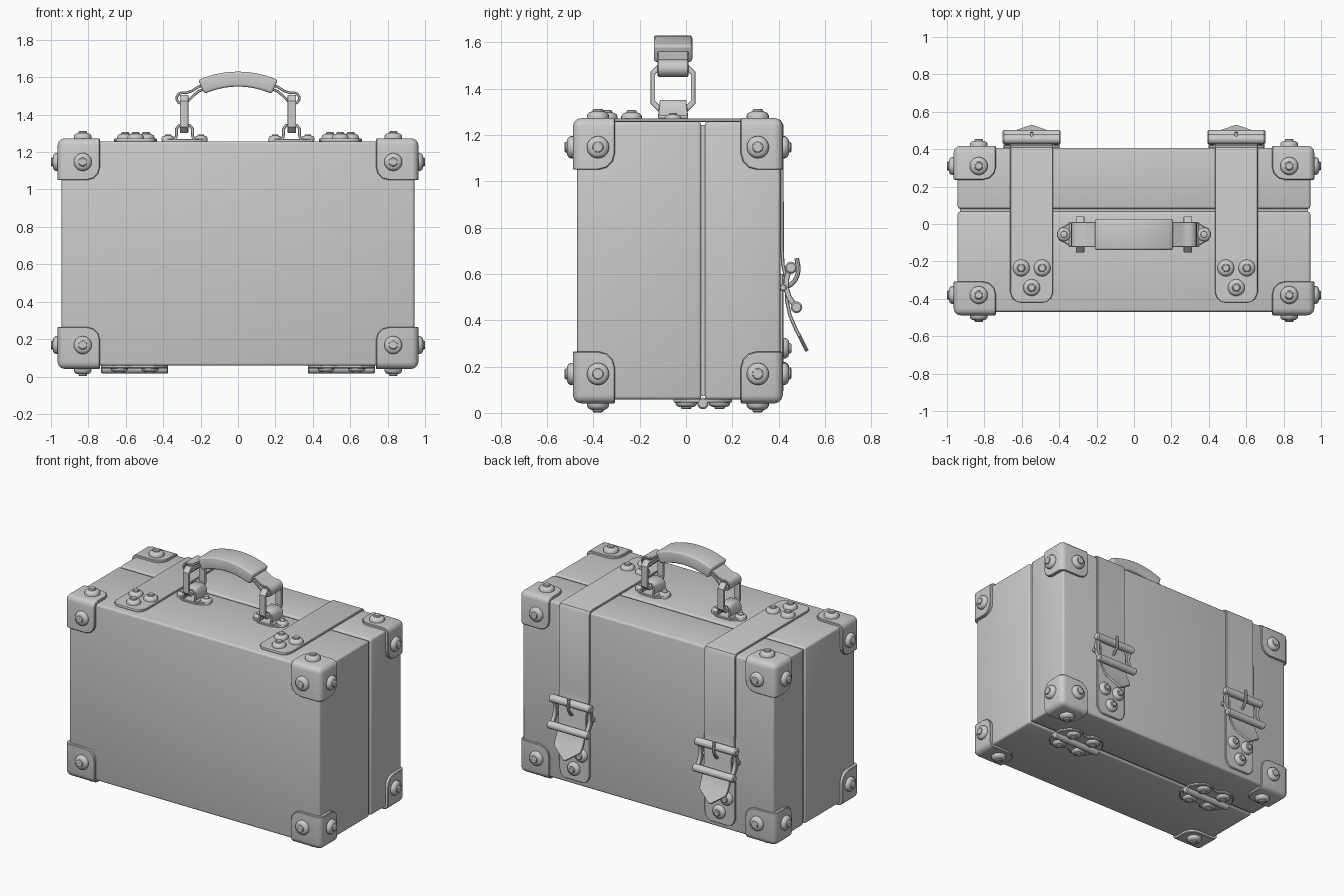
import bpy, bmesh, math
from mathutils import Vector

if "Cube" in bpy.data.objects:
    bpy.data.objects.remove(bpy.data.objects["Cube"])

CY = -0.056  # handle centre line in y


def add(name, bm=None, verts=None, faces=None):
    me = bpy.data.meshes.new(name)
    if bm is None:
        bm = bmesh.new()
        vs = [bm.verts.new(v) for v in verts]
        for f in faces:
            bm.faces.new([vs[i] for i in f])
    bmesh.ops.recalc_face_normals(bm, faces=bm.faces)
    bm.to_mesh(me)
    bm.free()
    ob = bpy.data.objects.new(name, me)
    bpy.context.collection.objects.link(ob)
    return ob


def bevel(ob, width, seg=2, angle=40):
    m = ob.modifiers.new("bevel", 'BEVEL')
    m.width, m.segments = width, seg
    m.limit_method, m.angle_limit = 'ANGLE', math.radians(angle)
    return ob


def place(axis, u, v, w):
    # u, v lie in the profile plane, w runs along the axis
    return {'x': (w, u, v), 'y': (u, w, v), 'z': (u, v, w)}[axis]


def prism(name, pts, axis, a, b, bev=0.0, seg=2):
    n = len(pts)
    verts = [place(axis, u, v, w) for w in (a, b) for u, v in pts]
    faces = [list(range(n)), list(range(n, 2 * n))]
    faces += [[i, (i + 1) % n, n + (i + 1) % n, n + i] for i in range(n)]
    ob = add(name, verts=verts, faces=faces)
    return bevel(ob, bev, seg) if bev else ob


def box(name, x, y, z, bev=0.0, seg=2):
    pts = [(x[0], z[0]), (x[1], z[0]), (x[1], z[1]), (x[0], z[1])]
    return prism(name, pts, 'y', y[0], y[1], bev, seg)


def strip(name, pts, axis, c, thick):
    # leather band: profile points (u, v, half width) swept across the axis
    verts = [place(axis, u, v, c + s * w) for u, v, w in pts for s in (-1, 1)]
    faces = [[2 * i, 2 * i + 1, 2 * i + 3, 2 * i + 2] for i in range(len(pts) - 1)]
    ob = add(name, verts=verts, faces=faces)
    m = ob.modifiers.new("thickness", 'SOLIDIFY')
    m.thickness, m.offset = thick, 0
    return bevel(ob, 0.003, 1, 50)


def lathe(name, profile, pos, normal, n=20):
    q = Vector(normal).to_track_quat('Z', 'Y')
    verts, faces = [], []
    for r, h in profile:
        for i in range(n):
            a = 2 * math.pi * i / n
            verts.append(Vector(pos) + q @ Vector((r * math.cos(a), r * math.sin(a), h)))
    for k in range(len(profile) - 1):
        for i in range(n):
            j = (i + 1) % n
            faces.append([k * n + i, k * n + j, (k + 1) * n + j, (k + 1) * n + i])
    faces += [list(range(n)), list(range(len(verts) - n, len(verts)))]
    return add(name, verts=verts, faces=faces)


def rivet(name, pos, normal, r=0.048, h=0.037):
    prof = [(1, -.2), (1, .25), (.9, .5), (.7, .68), (.5, .72), (.47, .9), (.36, 1)]
    return lathe(name, [(r * a, h * b) for a, b in prof], pos, normal)


def bar(name, x0, x1, y, z, r):
    L, e = x1 - x0, r * .25
    return lathe(name, [(r - e, 0), (r, e), (r, L - e), (r - e, L)], (x0, y, z), (1, 0, 0), 16)


def tube(name, pts, r):
    cu = bpy.data.curves.new(name, 'CURVE')
    cu.dimensions, cu.bevel_depth, cu.bevel_resolution, cu.use_fill_caps = '3D', r, 2, True
    cu.resolution_u = 4
    sp = cu.splines.new('BEZIER')
    sp.bezier_points.add(len(pts) - 1)
    for p, co in zip(sp.bezier_points, pts):
        p.co = co
        p.handle_left_type = p.handle_right_type = 'AUTO'
    ob = bpy.data.objects.new(name, cu)
    bpy.context.collection.objects.link(ob)


# case shells and the recessed liner in the seam
box("front_shell", (-.943, .943), (-.47, .066), (.058, 1.257), .014, 3)
box("back_shell", (-.943, .943), (.081, .407), (.058, 1.257), .014, 3)
box("seam_liner", (-.93, .93), (.04, .11), (.072, 1.243))

# corner protectors with three rivets each
for sx in (-1, 1):
    for yo, yi in ((-.488, -.307), (.418, .236)):
        for zo, zi in ((1.273, 1.05), (.041, .265)):
            outer, inner = Vector((sx * .964, yo, zo)), Vector((sx * .738, yi, zi))
            bm = bmesh.new()
            bmesh.ops.create_cube(bm, size=1)
            mid, size = (outer + inner) / 2, outer - inner
            for v in bm.verts:
                v.co = mid + Vector([v.co[i] * abs(size[i]) for i in range(3)])
            near = lambda p: min(bm.verts, key=lambda v: (v.co - p).length)
            e_out, e_in = list(near(outer).link_edges), list(near(inner).link_edges)
            bmesh.ops.bevel(bm, geom=e_out, offset=.036, segments=3, profile=.5, affect='EDGES')
            bmesh.ops.bevel(bm, geom=e_in, offset=.07, segments=3, profile=.5, affect='EDGES')
            bevel(add("corner_protector", bm), .004, 1, 60)
            sy, sz = (1 if yo > 0 else -1), (1 if zo > 1 else -1)
            ry, rz = (.31 if sy > 0 else -.38), (1.147 if sz > 0 else .168)
            rivet("corner_rivet", (sx * .964, ry, rz), (sx, 0, 0))
            rivet("corner_rivet", (sx * .83, yo, rz), (0, sy, 0))
            rivet("corner_rivet", (sx * .83, ry, zo), (0, 0, sz), h=.039)

W = .115
for s in (-1, 1):
    cx = s * .547
    # long strap: rounded end on top, over the back edge, through the buckle to a pointed tip
    strip("strap", [(-.42, 1.264, .06), (-.413, 1.264, .085), (-.395, 1.264, .104), (-.365, 1.264, W),
                    (.385, 1.264, W), (.404, 1.259, W), (.414, 1.24, W), (.415, .7, W),
                    (.418, .64, W), (.436, .56, .105), (.434, .49, .105), (.449, .42, .105),
                    (.475, .36, .105), (.491, .33, .1), (.523, .266, .008)], 'x', cx, .015)
    # lower anchor strap
    strip("anchor_strap", [(.411, .6, W), (.411, .15, W), (.411, .118, .104), (.411, .099, .085),
                           (.411, .092, .06)], 'x', cx, .018)
    for dx, d in ((-.056, .185), (.056, .185), (0, .08)):
        rivet("strap_rivet", (cx + dx, -.42 + d, 1.27), (0, 0, 1), .045)
        rivet("strap_rivet", (cx + dx, .419, .094 + d), (0, 1, 0), .045)
    # buckle: two rollers, centre bar, curved sides, tongue
    bar("buckle_top_bar", cx - .155, cx + .155, .453, .627, .026)
    bar("buckle_bottom_bar", cx - .155, cx + .155, .477, .456, .025)
    bar("buckle_centre_bar", cx - .15, cx + .15, .419, .541, .015)
    for d in (-1, 1):
        strip("buckle_side", [(.45, .635, .014), (.434, .58, .014), (.432, .54, .014),
                              (.444, .5, .014), (.475, .455, .014)], 'x', cx + d * .13, .024)
    tube("buckle_tongue", [(cx, .425, .541), (cx, .46, .56), (cx, .484, .61), (cx, .478, .668)], .01)

    # hinge: two leaves, barrel and four rivets
    hx = s * .553
    bar("hinge_barrel", hx - .18, hx + .18, .073, .041, .025)
    for d in (-1, 1):
        leaf = [(-.18, .01), (.18, .01), (.18, .05), (.15, .095), (.11, .126), (.05, .126), (.02, .1),
                (-.02, .1), (-.05, .126), (-.11, .126), (-.15, .095), (-.18, .05)]
        prism("hinge_leaf", [(hx + u, .073 + d * v) for u, v in leaf], 'z', .044, .064, .004, 1)
        for dx in (-.082, .082):
            rivet("hinge_rivet", (hx + dx, .073 + d * .072, .046), (0, 0, -1), .046, .03)

    # handle mount: base plate, raised bracket, two rivets
    base = [(.17, -.03), (.2, -.045), (.235, -.065), (.337, -.065), (.37, -.045), (.4, -.03),
            (.407, 0), (.4, .03), (.37, .045), (.337, .065), (.235, .065), (.2, .045), (.17, .03),
            (.163, 0)]
    prism("handle_base", [(s * u, CY + v) for u, v in base], 'z', 1.25, 1.27, .004, 1)
    for rx in (.198, .374):
        rivet("handle_rivet", (s * rx, CY, 1.268), (0, 0, 1), .036, .027)
    strip("handle_bracket", [(s * u, v, w) for u, v, w in (
        (.228, 1.266, .065), (.242, 1.28, .065), (.244, 1.325, .06), (.258, 1.344, .057),
        (.314, 1.344, .057), (.328, 1.325, .06), (.33, 1.28, .065), (.344, 1.266, .065))],
        'y', CY, .016)

    # octagonal handle link
    octo = lambda a, z0, z1, c: [(-a, z0 + c), (-a + c, z0), (a - c, z0), (a, z0 + c),
                                 (a, z1 - c), (a - c, z1), (-a + c, z1), (-a, z1 - c)]
    o, i = octo(.097, 1.302, 1.505, .032), octo(.077, 1.322, 1.485, .024)
    verts = [(s * .288 + w, CY + y, z) for w in (-.023, .023) for ring in (o, i) for y, z in ring]
    faces = []
    for k in range(8):
        j = (k + 1) % 8
        for a, b in ((0, 8), (16, 24), (0, 16), (8, 24)):
            faces.append([a + k, a + j, b + j, b + k])
    bevel(add("handle_link", verts=verts, faces=faces), .005, 2, 50)

    # leather loop joining grip and link
    loop = [(.17, 1.562), (.21, 1.55), (.25, 1.525), (.28, 1.516)]
    loop += [(.298 + .03 * math.cos(math.radians(a)), 1.488 + .03 * math.sin(math.radians(a)))
             for a in range(85, -120, -34)]
    loop += [(.262, 1.478), (.235, 1.505), (.21, 1.526), (.17, 1.54)]
    strip("handle_loop", [(s * u, v, .066) for u, v in loop], 'y', CY, .014)

# curved padded grip
R, zc, N = .483, 1.107, 14
ang = [math.radians(-24 + 48 * k / N) for k in range(N + 1)]
arc = lambda r, aa: [(r * math.sin(a), zc + r * math.cos(a)) for a in aa]
prism("handle_grip", arc(R + .04, ang) + arc(R - .04, ang[::-1]), 'y', CY - .083, CY + .083, .012, 3)

# bake modifiers and smooth the shading
bpy.ops.object.select_all(action='SELECT')
bpy.context.view_layer.objects.active = bpy.data.objects["front_shell"]
bpy.ops.object.convert(target='MESH')
bpy.ops.object.shade_smooth_by_angle(angle=math.radians(35))
